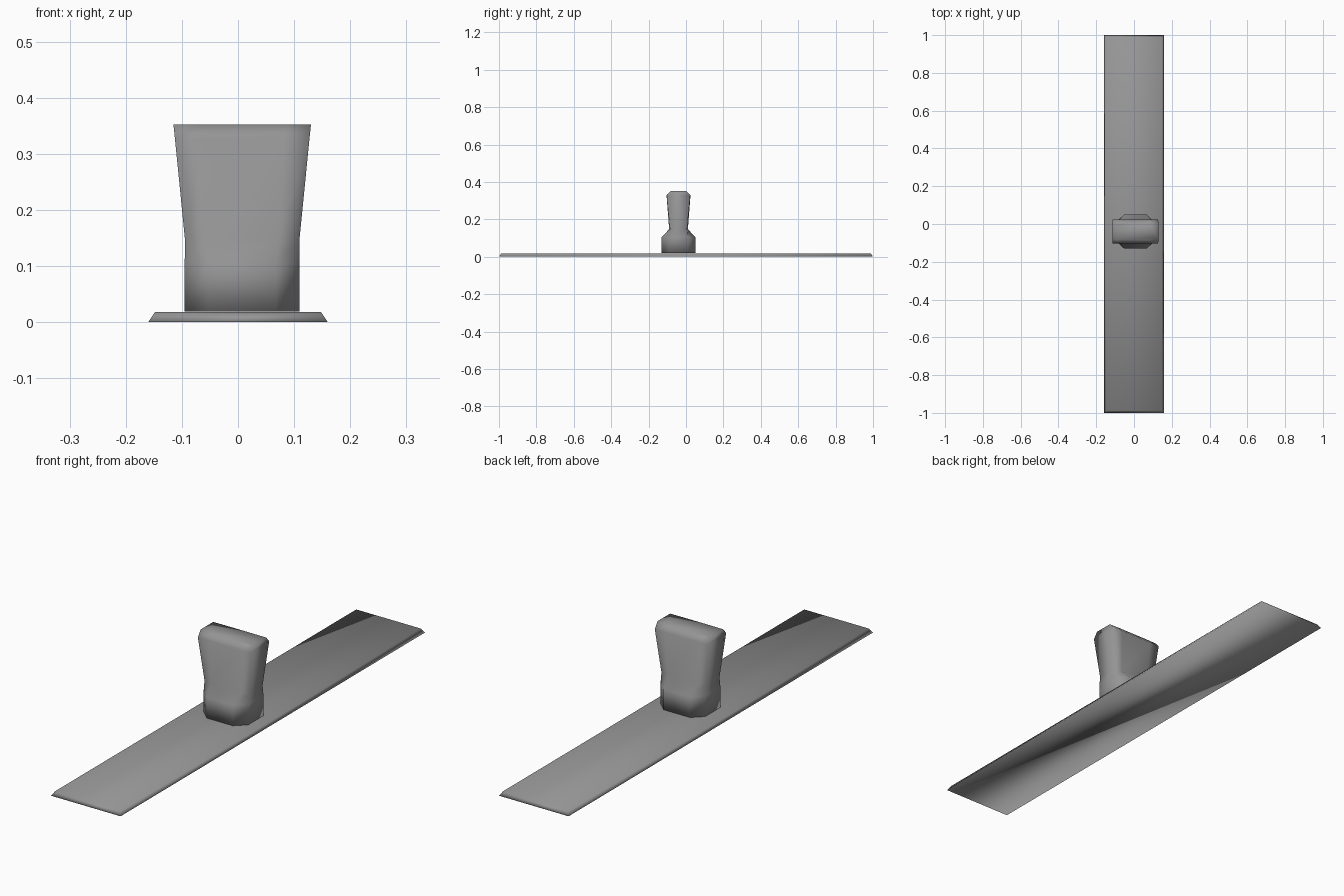
import bpy, bmesh

cube = bpy.data.objects.get("Cube")
if cube:
    bpy.data.objects.remove(cube, do_unlink=True)

grey = bpy.data.materials.new("mid grey")
grey.use_nodes = True
colour = (0.3, 0.3, 0.3, 1)
grey.diffuse_color = colour
grey.node_tree.nodes["Principled BSDF"].inputs["Base Color"].default_value = colour


def loft(name, rings):
    """Skin closed rings of points, cap both ends and shade smooth."""
    bm = bmesh.new()
    loops = [[bm.verts.new(p) for p in ring] for ring in rings]
    for low, high in zip(loops, loops[1:]):
        n = len(low)
        for i in range(n):
            j = (i + 1) % n
            bm.faces.new((low[i], low[j], high[j], high[i]))
    bm.faces.new(loops[0][::-1])
    bm.faces.new(loops[-1])
    bmesh.ops.recalc_face_normals(bm, faces=bm.faces)
    for face in bm.faces:
        face.smooth = True
    mesh = bpy.data.meshes.new(name)
    bm.to_mesh(mesh)
    bm.free()
    mesh.materials.append(grey)
    obj = bpy.data.objects.new(name, mesh)
    bpy.context.collection.objects.link(obj)
    return obj


def rectangle(hx, hy, z):
    return [(-hx, -hy, z), (hx, -hy, z), (hx, hy, z), (-hx, hy, z)]


def octagon(hx, hy, flat_x, flat_y, z, cx=0.0075, cy=-0.04):
    """Rectangle with cut corners; the flats give the uncut half lengths."""
    quarter = [(flat_x, hy), (hx, flat_y)]
    right = [(x, -y) for x, y in quarter] + quarter[::-1]
    left = [(-x, y) for x, y in right[::-1]]
    return [(cx + x, cy + y, z) for x, y in right + left]


# Long thin plate with bevelled rim
loft("base_plate", [rectangle(0.16, 1.0, 0), rectangle(0.148, 0.988, 0.018)])

# Flared grip: swollen foot, narrow waist, wide top with bevelled front and back
loft("handle", [
    octagon(0.1025, 0.09, 0.06, 0.05, 0.019),
    octagon(0.1025, 0.09, 0.06, 0.05, 0.105),
    octagon(0.102, 0.05, 0.065, 0.045, 0.147),
    octagon(0.12, 0.064, 0.075, 0.063, 0.328),
    octagon(0.1225, 0.042, 0.075, 0.041, 0.352),
])
